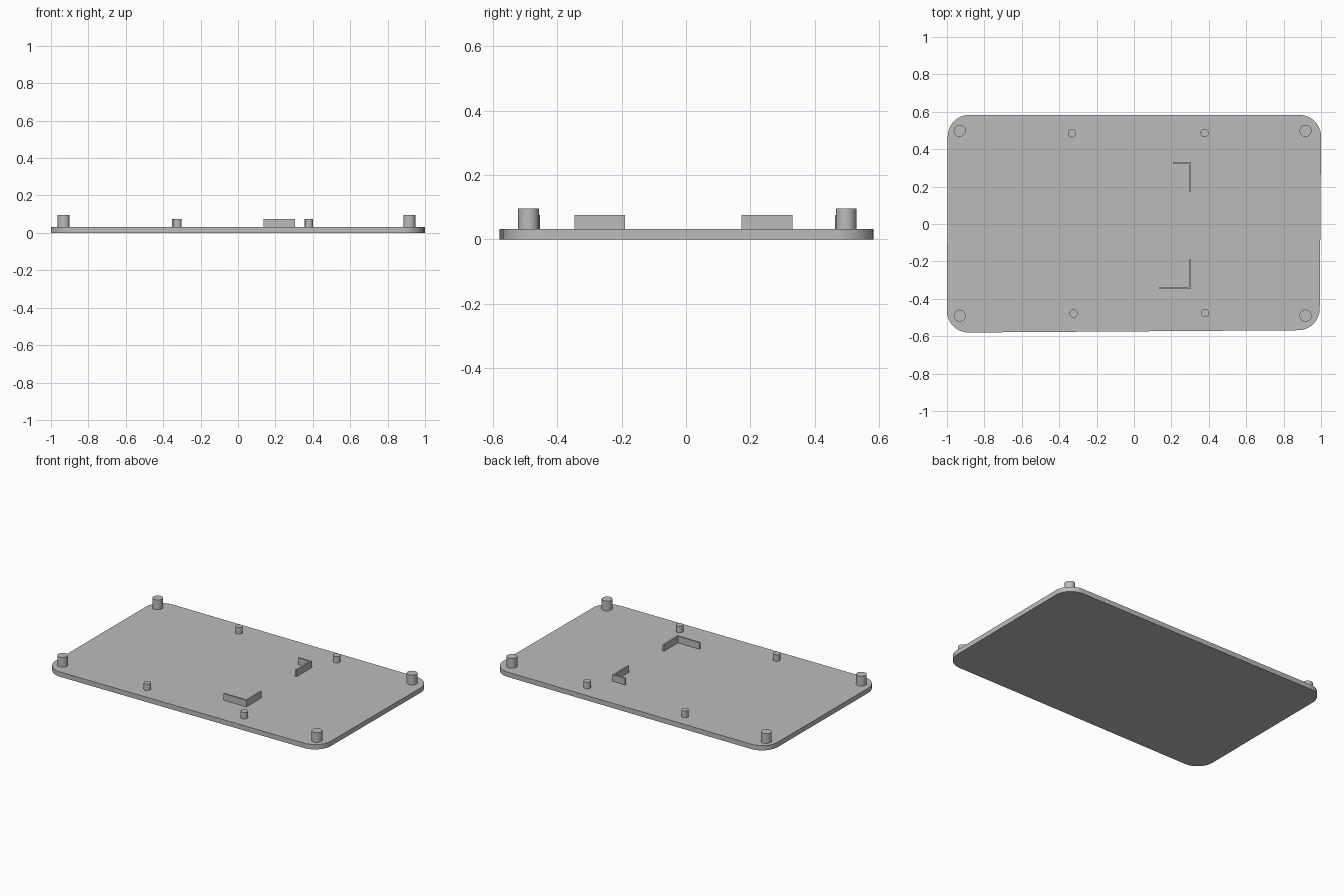
import bpy, bmesh, math
from mathutils import Vector

cube = bpy.data.objects.get("Cube")
if cube:
    bpy.data.objects.remove(cube, do_unlink=True)

grey = bpy.data.materials.new("plain grey")
grey.use_nodes = True
grey.diffuse_color = (0.5, 0.5, 0.5, 1)
grey.node_tree.nodes["Principled BSDF"].inputs["Base Color"].default_value = (0.5, 0.5, 0.5, 1)

PLATE_TOP = 0.032
POST_TOP = 0.096
LOW_TOP = 0.075
WALL = 0.011


def extruded(name, outline, bottom, top):
    """Solid prism from a counter-clockwise outline."""
    bm = bmesh.new()
    face = bm.faces.new([bm.verts.new((x, y, bottom)) for x, y in outline])
    up = bmesh.ops.extrude_face_region(bm, geom=[face])["geom"]
    bmesh.ops.translate(bm, vec=(0, 0, top - bottom),
                        verts=[v for v in up if isinstance(v, bmesh.types.BMVert)])
    bmesh.ops.recalc_face_normals(bm, faces=bm.faces)
    mesh = bpy.data.meshes.new(name)
    bm.to_mesh(mesh)
    bm.free()
    mesh.materials.append(grey)
    obj = bpy.data.objects.new(name, mesh)
    bpy.context.collection.objects.link(obj)
    bpy.ops.object.select_all(action="DESELECT")
    obj.select_set(True)
    bpy.context.view_layer.objects.active = obj
    bpy.ops.object.shade_smooth_by_angle(angle=math.radians(30))
    return obj


def arc(x, y, radius, start, sweep, steps):
    return [(x + radius * math.cos(start + sweep * i / steps),
             y + radius * math.sin(start + sweep * i / steps)) for i in range(steps + 1)]


# Base plate: slightly uneven rectangle with rounded corners
corners = [(1.0, 0.583), (-0.996, 0.583), (-1.0, -0.58), (0.993, -0.568)]
RADIUS = 0.115
outline = []
for i, (x, y) in enumerate(corners):
    cx = x - math.copysign(RADIUS, x)
    cy = y - math.copysign(RADIUS, y)
    outline += arc(cx, cy, RADIUS, i * math.pi / 2, math.pi / 2, 12)
extruded("base_plate", outline, 0, PLATE_TOP)


# Round posts: tall ones in the corners, short ones along the long edges
def post(name, x, y, radius, top):
    extruded(name, arc(x, y, radius, 0, math.tau, 32)[:-1], PLATE_TOP - 0.005, top)


for side, x in (("right", -0.932), ("left", 0.917)):
    for end, y in (("front", -0.49), ("back", 0.498)):
        post(f"corner_post_{end}_{side}", x, y, 0.032, POST_TOP)

for name, x, y in (("back_right", -0.332, 0.485), ("back_left", 0.377, 0.486),
                   ("front_right", -0.324, -0.478), ("front_left", 0.38, -0.476)):
    post(f"short_post_{name}", x, y, 0.022, LOW_TOP)


# L-shaped locating walls: corner point plus the far ends of both arms
def bracket(name, x, y, arm_x, arm_y):
    inner_y = y - math.copysign(WALL, y)
    shape = [(x, y), (arm_x, y), (arm_x, inner_y),
             (x - WALL, inner_y), (x - WALL, arm_y), (x, arm_y)]
    extruded(name, shape, PLATE_TOP - 0.005, LOW_TOP)


bracket("back_bracket", 0.305, 0.331, 0.211, 0.173)
bracket("front_bracket", 0.305, -0.347, 0.137, -0.19)
